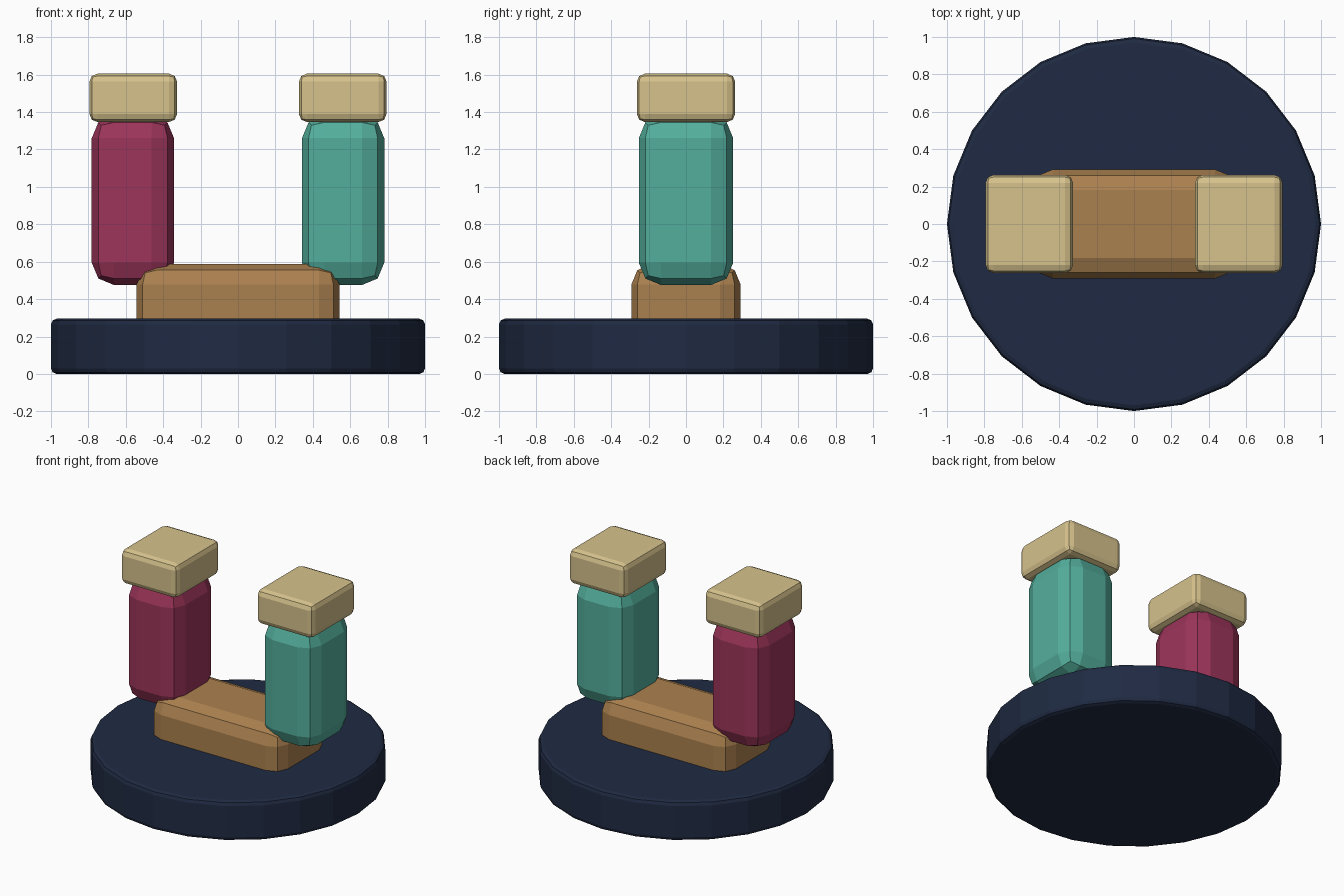
import bpy

if "Cube" in bpy.data.objects:
    bpy.data.objects.remove(bpy.data.objects["Cube"])


def material(name, hex_code):
    def lin(c):
        return c / 12.92 if c <= 0.04045 else ((c + 0.055) / 1.055) ** 2.4
    mat = bpy.data.materials.new(name)
    rgb = [lin(int(hex_code[i:i + 2], 16) / 255) for i in (0, 2, 4)]
    mat.diffuse_color = (*rgb, 1)
    mat.use_nodes = True
    mat.node_tree.nodes["Principled BSDF"].inputs["Base Color"].default_value = mat.diffuse_color
    return mat


def finish(obj, name, mat, bevel):
    obj.name = name
    obj.data.materials.append(mat)
    bpy.ops.object.transform_apply(location=False, rotation=False, scale=True)
    mod = obj.modifiers.new("Bevel", 'BEVEL')
    mod.width = bevel
    mod.segments = 2
    mod.limit_method = 'ANGLE'
    mod.angle_limit = 0.7
    return obj


def block(name, x, width, depth, z0, z1, bevel, mat):
    bpy.ops.mesh.primitive_cube_add(size=1, location=(x, 0, (z0 + z1) / 2))
    obj = bpy.context.object
    obj.scale = (width, depth, z1 - z0)
    return finish(obj, name, mat, bevel)


navy = material("navy", "1f2a42")
tan = material("tan", "ab814f")
crimson = material("crimson", "9d355a")
teal = material("teal", "54af9d")
cream = material("cream", "d6c28c")

# Round 24-sided base
bpy.ops.mesh.primitive_cylinder_add(vertices=24, radius=1, depth=0.295,
                                    location=(0, 0, 0.1475))
finish(bpy.context.object, "base", navy, 0.03)

# Crossbar sunk into the base
block("crossbar", 0, 1.085, 0.585, 0.15, 0.587, 0.11, tan)

# Pair of posts with caps
for side, label, mat in ((-1, "left", crimson), (1, "right", teal)):
    block(label + "_post", side * 0.562, 0.44, 0.505, 0.475, 1.38, 0.12, mat)
    block(label + "_cap", side * 0.56, 0.468, 0.525, 1.347, 1.605, 0.042, cream)
